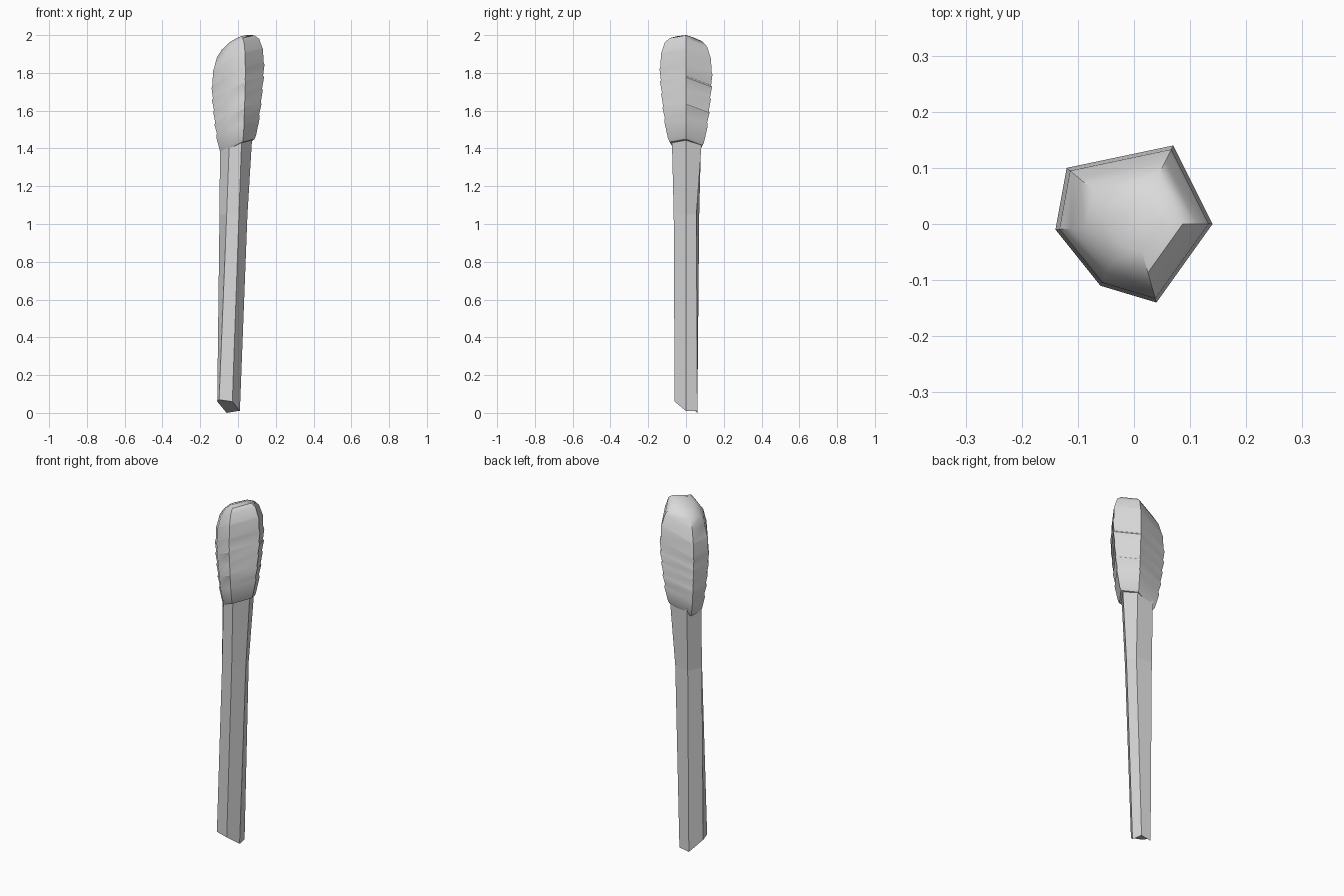
import bpy
import bmesh
import math

cube = bpy.data.objects.get("Cube")
if cube:
    bpy.data.objects.remove(cube, do_unlink=True)

grey = bpy.data.materials.new("plain_grey")
grey.use_nodes = True
color = (0.7, 0.7, 0.7, 1)
grey.diffuse_color = color
grey.node_tree.nodes["Principled BSDF"].inputs["Base Color"].default_value = color


def loft(name, rings):
    """Skin a stack of equal-sized rings and cap both ends."""
    bm = bmesh.new()
    loops = [[bm.verts.new(p) for p in ring] for ring in rings]
    for low, high in zip(loops, loops[1:]):
        for i in range(len(low)):
            j = (i + 1) % len(low)
            bm.faces.new((low[i], low[j], high[j], high[i]))
    bm.faces.new(loops[0])
    bm.faces.new(loops[-1])
    bmesh.ops.recalc_face_normals(bm, faces=bm.faces)
    mesh = bpy.data.meshes.new(name)
    bm.to_mesh(mesh)
    bm.free()
    mesh.materials.append(grey)
    obj = bpy.data.objects.new(name, mesh)
    bpy.context.collection.objects.link(obj)
    return obj


# Irregular six-sided section shared by the wrapped head
section = [(0.14, 0.0), (0.07, 0.14), (-0.12, 0.10),
           (-0.14, -0.01), (-0.06, -0.11), (0.04, -0.14)]

# Handle: six-sided, tapered, with a chipped lower end
foot = [(0.01, 0.0, 0.01), (0.0, 0.06, 0.01), (-0.06, 0.06, 0.0),
        (-0.11, 0.0, 0.06), (-0.10, -0.05, 0.07), (-0.03, -0.06, 0.06)]
waist = [(0.05, 0.0), (0.03, 0.055), (-0.06, 0.07),
         (-0.098, -0.005), (-0.06, -0.06), (0.005, -0.065)]
neck = [(0.075, 0.0), (0.045, 0.085), (-0.06, 0.08),
        (-0.095, -0.005), (-0.045, -0.068), (0.02, -0.075)]
loft("handle", [foot,
                [(x, y, 1.05) for x, y in waist],
                [(x, y, 1.46) for x, y in neck]])

# Head: slanted cloth bands, each ending in a small step
bands = [(1.41, 0.62), (1.425, 0.68), (1.51, 0.82),
         (1.53, 0.80), (1.58, 0.89),
         (1.59, 0.86), (1.65, 0.94),
         (1.66, 0.91), (1.715, 0.985),
         (1.725, 0.95), (1.78, 1.0),
         (1.80, 0.96), (1.865, 0.95),
         (1.875, 0.92), (1.93, 0.80),
         (1.96, 0.62), (1.98, 0.35)]
head = loft("wrapped_head", [
    [(x * s, y * s, min(2.0, z + 0.45 * x * s - 0.15 * y * s))
     for x, y in section] for z, s in bands])

bpy.ops.object.select_all(action='DESELECT')
head.select_set(True)
bpy.context.view_layer.objects.active = head
bpy.ops.object.shade_smooth_by_angle(angle=math.radians(35))
